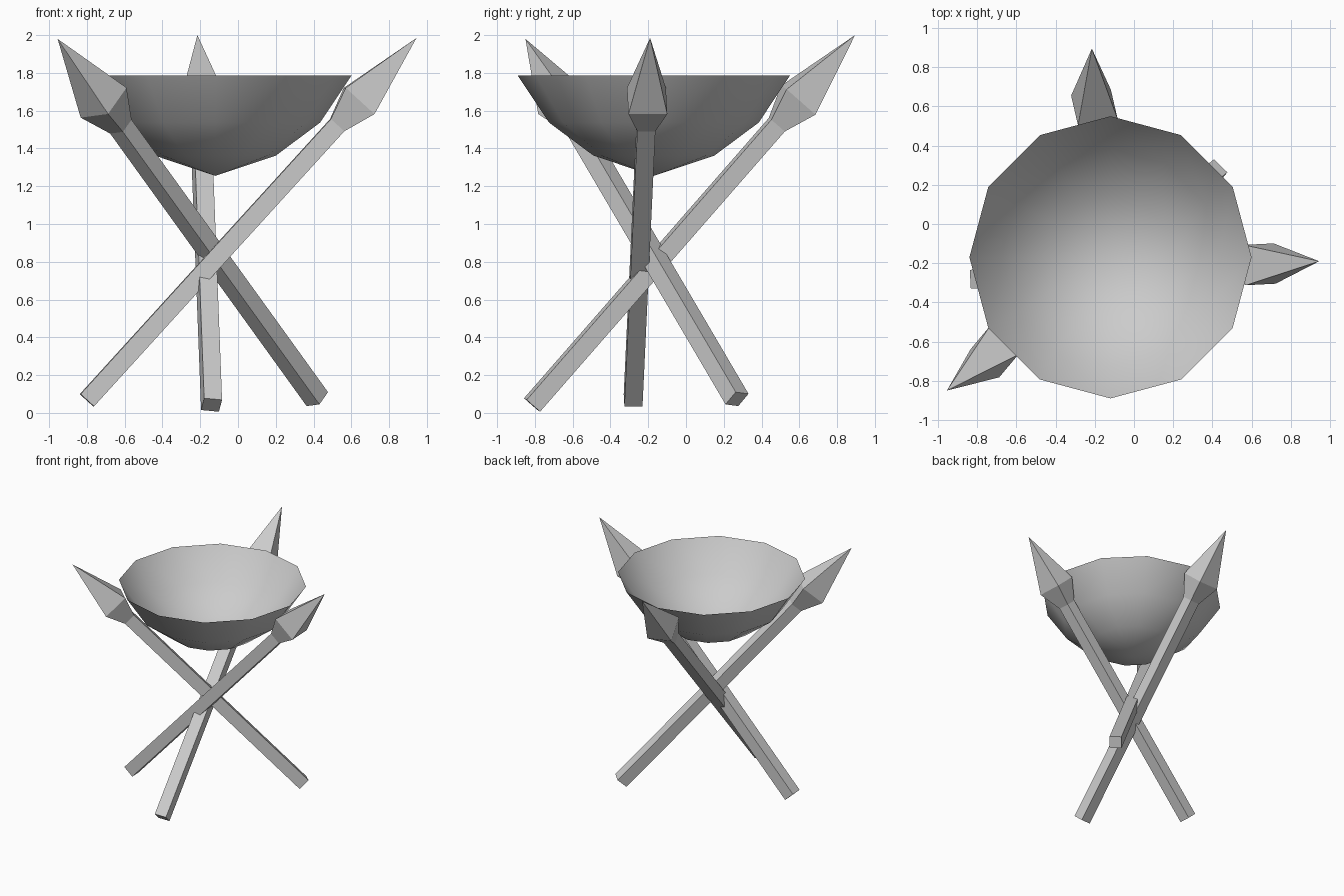
import bpy, bmesh, math
from mathutils import Vector

if "Cube" in bpy.data.objects:
    bpy.data.objects.remove(bpy.data.objects["Cube"], do_unlink=True)

grey = bpy.data.materials.new("plain_grey")
grey.use_nodes = True
colour = (0.6, 0.6, 0.6, 1)
grey.diffuse_color = colour
grey.node_tree.nodes["Principled BSDF"].inputs["Base Color"].default_value = colour


def finish(name, bm, smooth=False):
    mesh = bpy.data.meshes.new(name)
    for face in bm.faces:
        face.smooth = smooth
    bm.to_mesh(mesh)
    bm.free()
    mesh.materials.append(grey)
    obj = bpy.data.objects.new(name, mesh)
    bpy.context.collection.objects.link(obj)


def bridge(bm, low, high):
    n = len(low)
    for i in range(n):
        j = (i + 1) % n
        bm.faces.new((low[i], low[j], high[j], high[i]))


def cone(bm, ring, tip):
    for i in range(len(ring)):
        bm.faces.new((ring[i], ring[(i + 1) % len(ring)], tip))


# Spear: square shaft flaring into a four-sided pointed head
def spear(name, base, tip, roll):
    base, tip = Vector(base), Vector(tip)
    axis = (tip - base).normalized()
    flat = axis.cross(Vector((0, 0, 1))).normalized()
    up = flat.cross(axis)
    c, s = math.cos(roll), math.sin(roll)
    side, rise = flat * c - up * s, up * c + flat * s
    bm = bmesh.new()
    rings = []
    for along, half in ((0, 0.048), (1.97, 0.048), (2.143, 0.103)):
        centre = base + axis * along
        rings.append([bm.verts.new(centre + (side * a + rise * b) * half)
                      for a, b in ((1, 1), (-1, 1), (-1, -1), (1, -1))])
    bm.faces.new(rings[0])
    bridge(bm, rings[0], rings[1])
    bridge(bm, rings[1], rings[2])
    cone(bm, rings[2], bm.verts.new(tip))
    bmesh.ops.recalc_face_normals(bm, faces=bm.faces)
    finish(name, bm)


spear("left_spear", (-0.80, -0.28, 0.067), (0.945, -0.19, 1.985), 0)
spear("right_spear", (0.42, 0.27, 0.073), (-0.955, -0.85, 1.98), math.radians(8))
spear("back_spear", (-0.14, -0.815, 0.042), (-0.215, 0.895, 2.0), math.radians(8))

# Bowl: thin open twelve-sided shell resting between the spears
sides = 12
bm = bmesh.new()
rings = [[bm.verts.new((-0.12 + r * math.cos(math.tau * i / sides),
                        -0.17 + r * math.sin(math.tau * i / sides), z))
          for i in range(sides)]
         for r, z in ((0.72, 1.785), (0.555, 1.537), (0.32, 1.362))]
bridge(bm, rings[1], rings[0])
bridge(bm, rings[2], rings[1])
cone(bm, rings[2][::-1], bm.verts.new((-0.12, -0.17, 1.255)))
finish("bowl", bm, smooth=True)
